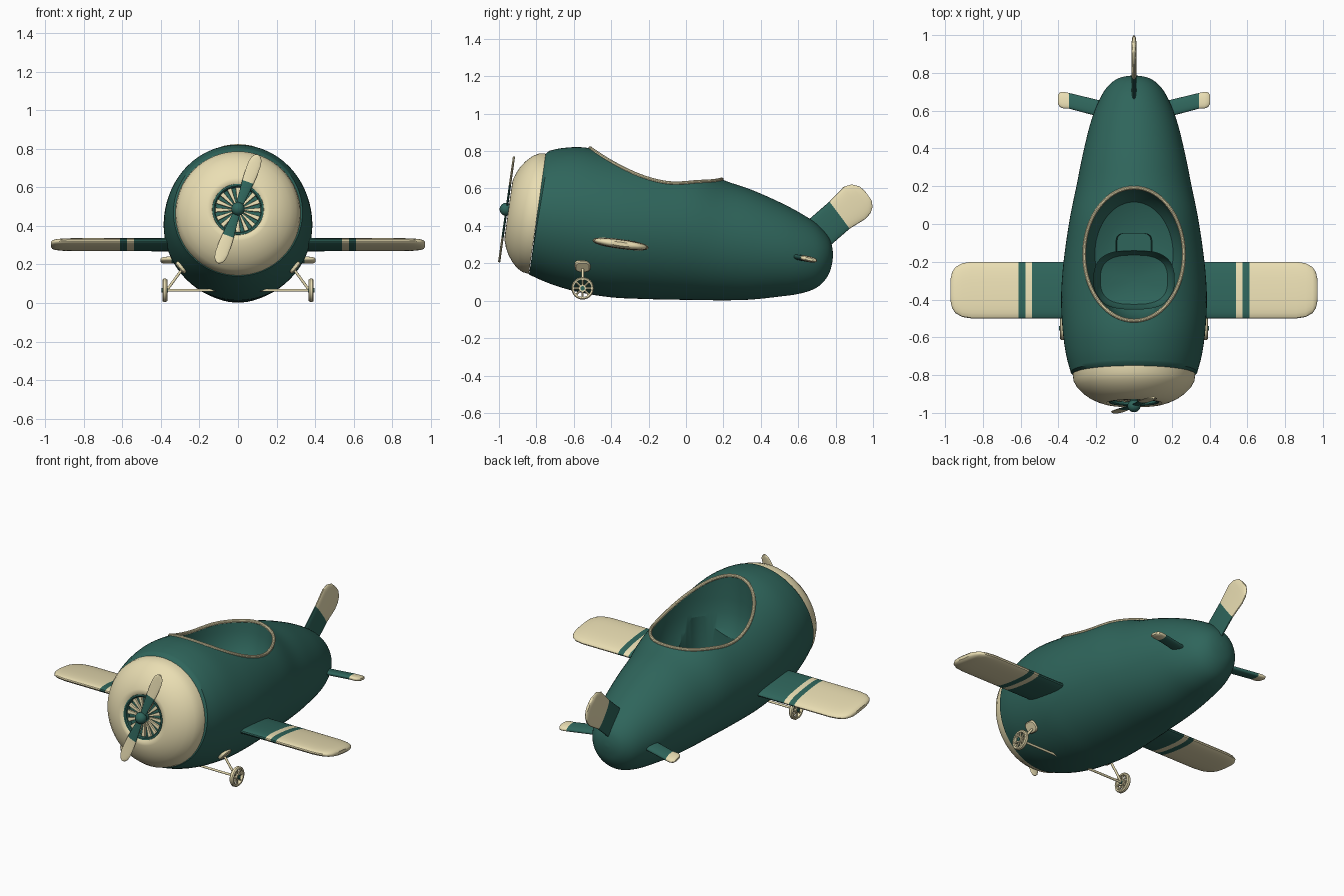
import bpy, bmesh
from math import sin, cos, pi, radians, copysign
from mathutils import Vector, Matrix
from mathutils.bvhtree import BVHTree

if "Cube" in bpy.data.objects:
    bpy.data.objects.remove(bpy.data.objects["Cube"])


def material(name, color):
    m = bpy.data.materials.new(name)
    m.diffuse_color = color
    m.use_nodes = True
    m.node_tree.nodes["Principled BSDF"].inputs["Base Color"].default_value = m.diffuse_color
    return m


GREEN = material("green_paint", (0.028, 0.13, 0.105, 1))
CREAM = material("cream_paint", (0.82, 0.73, 0.45, 1))


def ellipse(c, u, v, n=24, power=1.0):
    """Ring of points around c spanned by half axes u and v."""
    c, u, v = Vector(c), Vector(u), Vector(v)
    f = lambda a: copysign(abs(a) ** power, a)
    return [c + u * f(cos(2 * pi * i / n)) + v * f(sin(2 * pi * i / n)) for i in range(n)]


def loft(name, rings, mats, bands=None, cap=True, matrix=Matrix()):
    """Skin a list of rings; bands gives the material index of each segment."""
    bm = bmesh.new()
    vs = [[bm.verts.new(matrix @ p) for p in ring] for ring in rings]
    n = len(vs[0])
    for k, (a, b) in enumerate(zip(vs, vs[1:])):
        for i in range(n):
            f = bm.faces.new((a[i], a[(i + 1) % n], b[(i + 1) % n], b[i]))
            f.material_index = bands[k] if bands else 0
    if cap:
        for ring, k in ((vs[0], 0), (vs[-1], -1)):
            bm.faces.new(ring).material_index = bands[k] if bands else 0
    else:
        bmesh.ops.remove_doubles(bm, verts=bm.verts, dist=1e-5)
    bmesh.ops.recalc_face_normals(bm, faces=bm.faces)
    me = bpy.data.meshes.new(name)
    bm.to_mesh(me)
    bm.free()
    for m in mats:
        me.materials.append(m)
    ob = bpy.data.objects.new(name, me)
    bpy.context.collection.objects.link(ob)
    return ob


def lathe(name, profile, mat, matrix, n=48, cap=True):
    """Revolve (radius, distance) points about local z."""
    rings = [ellipse((0, 0, d), (r, 0, 0), (0, r, 0), n) for r, d in profile]
    return loft(name, rings, [mat], cap=cap, matrix=matrix)


def tube(name, a, b, r, mat, n=12):
    a, b = Vector(a), Vector(b)
    u = (b - a).orthogonal().normalized() * r
    v = (b - a).normalized().cross(u)
    return loft(name, [ellipse(a, u, v, n), ellipse(b, u, v, n)], [mat])


def select(obs):
    bpy.ops.object.select_all(action='DESELECT')
    for o in obs:
        o.select_set(True)
    bpy.context.view_layer.objects.active = obs[0]


def join(obs):
    select(obs)
    bpy.ops.object.join()


# Fuselage: sections as top y, top z, bottom y, bottom z, half width
S = [(-.73, .802, -.84, .14, .335), (-.66, .816, -.72, .088, .36), (-.55, .82, -.57, .045, .378),
     (-.4, .795, -.4, .018, .386), (-.25, .77, -.25, .01, .378), (-.1, .745, -.1, .006, .36),
     (.05, .715, .05, .004, .336), (.2, .645, .2, .002, .305), (.35, .593, .35, .006, .275),
     (.5, .527, .5, .022, .24), (.6, .475, .6, .036, .208), (.68, .425, .68, .06, .172),
     (.73, .38, .73, .095, .138), (.765, .335, .765, .145, .095), (.781, .29, .781, .2, .05),
     (.786, .25, .786, .24, .006)]


def catmull(p, t):
    return [.5 * (2 * b + (c - a) * t + (2 * a - 5 * b + 4 * c - d) * t * t
                  + (3 * b - a - 3 * c + d) * t ** 3) for a, b, c, d in zip(*p)]


sections = [(-.755, .78, -.835, .155, .315)]
for i in range(len(S) - 1):
    p = [S[max(i - 1, 0)], S[i], S[i + 1], S[min(i + 2, len(S) - 1)]]
    sections += [catmull(p, k / 4) for k in range(4)]
sections.append(S[-1])
rings = []
for yt, zt, yb, zb, w in sections:
    rings.append(ellipse((0, (yt + yb) / 2, (zt + zb) / 2), (w, 0, 0),
                         (0, (yt - yb) / 2, (zt - zb) / 2), 72))
fuselage = loft("fuselage", rings, [GREEN])

# Cockpit rim, dropped onto the fuselage surface
bm = bmesh.new()
bm.from_mesh(fuselage.data)
tree = BVHTree.FromBMesh(bm)
bm.free()
path = []
for p in ellipse((0, -.16, 0), (.264, 0, 0), (0, .352, 0), 72):
    path.append(tree.ray_cast(Vector((p.x, p.y, 2)), Vector((0, 0, -1)))[0])
rim_rings = []
for i, p in enumerate(path):
    t = (path[(i + 1) % 72] - path[i - 1]).normalized()
    u = t.cross(Vector((0, 0, 1))).normalized()
    rim_rings.append(ellipse(p, u * .01, t.cross(u) * .01, 10))
loft("cockpit_rim", rim_rings + rim_rings[:1], [CREAM], cap=False)

# Cockpit cavity: seat bowl, footwell and notch in the seat edge
bowl = [(1, .95), (1, .66), (.975, .58), (.91, .49), (.79, .43), (.55, .4), (.3, .39), (.05, .388)]
well = [(1, .56), (1, .34), (.95, .28), (.84, .24), (.5, .222), (.05, .22)]
cutters = [
    loft("bowl_cutter", [ellipse((0, -.16, z), (.262 * s, 0, 0), (0, .35 * s, 0), 72)
                         for s, z in bowl], [GREEN]),
    loft("footwell_cutter", [ellipse((0, -.295, z), (.212 * s, 0, 0), (0, .155 * s, 0), 48, .72)
                             for s, z in well], [GREEN]),
    loft("notch_cutter", [ellipse((0, -.145, z), (w, 0, 0), (0, .095, 0), 32, .35)
                          for z, w in ((.55, .11), (.33, .09))], [GREEN])]
select([fuselage])
for c in cutters:
    c.hide_render = True
    mod = fuselage.modifiers.new("cut", 'BOOLEAN')
    mod.operation, mod.solver, mod.object = 'DIFFERENCE', 'EXACT', c
    bpy.ops.object.modifier_apply(modifier=mod.name)
for c in cutters:
    bpy.data.objects.remove(c)

# Nose cowl and engine, on an axis tilted slightly upward
F = Matrix.Translation((0, -.795, .465)) @ Matrix.Rotation(radians(82), 4, 'X')
lathe("nose_cowl", [(.325, 0), (.32, .035), (.302, .068), (.27, .1), (.235, .125), (.2, .142),
                    (.165, .154), (.148, .156), (.134, .149), (.127, .13), (.125, .09)], CREAM, F, 64)
lathe("intake_ring", [(.118, .1), (.118, .146), (.124, .152), (.133, .152), (.133, .1), (.118, .1)],
      GREEN, F, 48, cap=False)
lathe("intake_plate", [(.124, .08), (.124, .115)], GREEN, F)
vanes = []
for k in range(16):
    a = 2 * pi * k / 16
    r, t = Vector((cos(a), sin(a), 0)), Vector((-sin(a), cos(a), 0))
    vanes.append(loft("intake_vanes", [ellipse(r * d + Vector((0, 0, .127)), t * w, (0, 0, .008), 8, .4)
                                       for d, w in ((.03, .004), (.121, .013))], [CREAM], matrix=F))
join(vanes)

# Propeller
lathe("propeller_hub", [(.02, .1), (.02, .145)] + [(.035 * cos(a), .17 + .033 * sin(a)) for a in
      [radians(d) for d in (-50, -30, -10, 10, 30, 50, 70, 87)]], GREEN, F, 24)
blade = [(0, .016), (.05, .021), (.1, .026), (.15, .031), (.2, .034), (.25, .034), (.28, .028),
         (.296, .017), (.302, .005)]
blades = []
for turn in (-20, 160):
    M = F @ Matrix.Rotation(radians(turn), 4, 'Z')
    blades.append(loft("propeller_blades", [ellipse((0, r, .166), (w, 0, 0), (0, 0, .006), 16)
                                            for r, w in blade], [GREEN, CREAM],
                       [0, 0, 0, 1, 1, 1, 1, 1], matrix=M))
join(blades)

# Wings and tailplanes: stations as x, front y, rear y, half thickness
WING = [(.25, -.5, -.2, .027), (.54, -.5, -.2, .026), (.575, -.5, -.2, .026), (.612, -.5, -.2, .026),
        (.86, -.5, -.2, .025), (.91, -.492, -.208, .024), (.945, -.472, -.228, .022),
        (.963, -.445, -.255, .018), (.971, -.41, -.29, .01)]
TAIL = [(.08, .54, .63, .016), (.345, .611, .694, .016), (.375, .612, .7, .015), (.393, .62, .697, .013),
        (.403, .637, .682, .007)]


def surface(name, side, stations, z, slope, bands):
    mid = (stations[0][1] + stations[0][2]) / 2
    rings = []
    for x, y0, y1, h in stations:
        c, u = (y0 + y1) / 2, (y1 - y0) / 2
        rings.append(ellipse((side * x, c, z + slope * (c - mid)), (0, u, slope * u), (0, 0, h), 28, .85))
    loft(name, rings, [GREEN, CREAM], bands)


# Landing gear
def landing_gear(side, label):
    hub = Vector((side * .38, -.553, .066))
    W = Matrix.Translation(hub) @ Matrix.Rotation(pi / 2, 4, 'Y')
    parts = [lathe(label + "_wheel", [(.046, -.012), (.055, -.013), (.06, -.007), (.06, .007), (.055, .013),
                                      (.046, .012), (.046, -.012)], CREAM, W, 40, cap=False),
             lathe("wheel_core", [(.02, -.012), (.02, .012)], CREAM, W, 20)]
    for k in range(8):
        d = Vector((0, cos(k * pi / 4), sin(k * pi / 4)))
        parts.append(tube("spoke", hub + d * .015, hub + d * .049, .006, CREAM, 8))
    join(parts)
    tube(label + "_wheel_cap", hub - Vector((side * .016, 0, 0)), hub + Vector((side * .017, 0, 0)),
         .012, GREEN, 16)
    tube(label + "_strut", hub - Vector((side * .01, 0, 0)), (side * .275, -.553, .195), .007, CREAM)
    # Flat mounting pad lying against the fuselage
    P = Matrix.Translation((side * .295, -.553, .185)) @ Matrix.Rotation(side * radians(130), 4, 'Y')
    loft(label + "_strut_pad", [ellipse((0, 0, z), (.036 * s, 0, 0), (0, .042 * s, 0), 24, .7)
                                for z, s in ((-.012, 1), (.006, 1), (.012, .85))], [CREAM], matrix=P)


for side, label in ((-1, "left"), (1, "right")):
    surface(label + "_wing", side, WING, .303, -.13, [0, 1, 0, 1, 1, 1, 1, 1])
    surface(label + "_tailplane", side, TAIL, .235, -.18, [0, 1, 1, 1])
    landing_gear(side, label)
tube("wheel_axle", (-.375, -.553, .066), (.375, -.553, .066), .007, CREAM)

# Tail fin: upper y z, lower y z, half thickness
FIN = [(.6, .385, .72, .25, .013), (.767, .53, .875, .385, .013), (.842, .608, .96, .437, .013),
       (.885, .622, .987, .468, .013), (.93, .61, .998, .502, .012), (.96, .582, .992, .537, .008)]
loft("tail_fin", [ellipse((0, (a + c) / 2, (b + d) / 2), (h, 0, 0), (0, (a - c) / 2, (b - d) / 2), 28, .85)
                  for a, b, c, d, h in FIN], [GREEN, CREAM], [0, 1, 1, 1, 1])

# Smooth shading with sharp edges kept
select(list(bpy.context.scene.objects))
bpy.ops.object.shade_smooth_by_angle(angle=radians(35))
